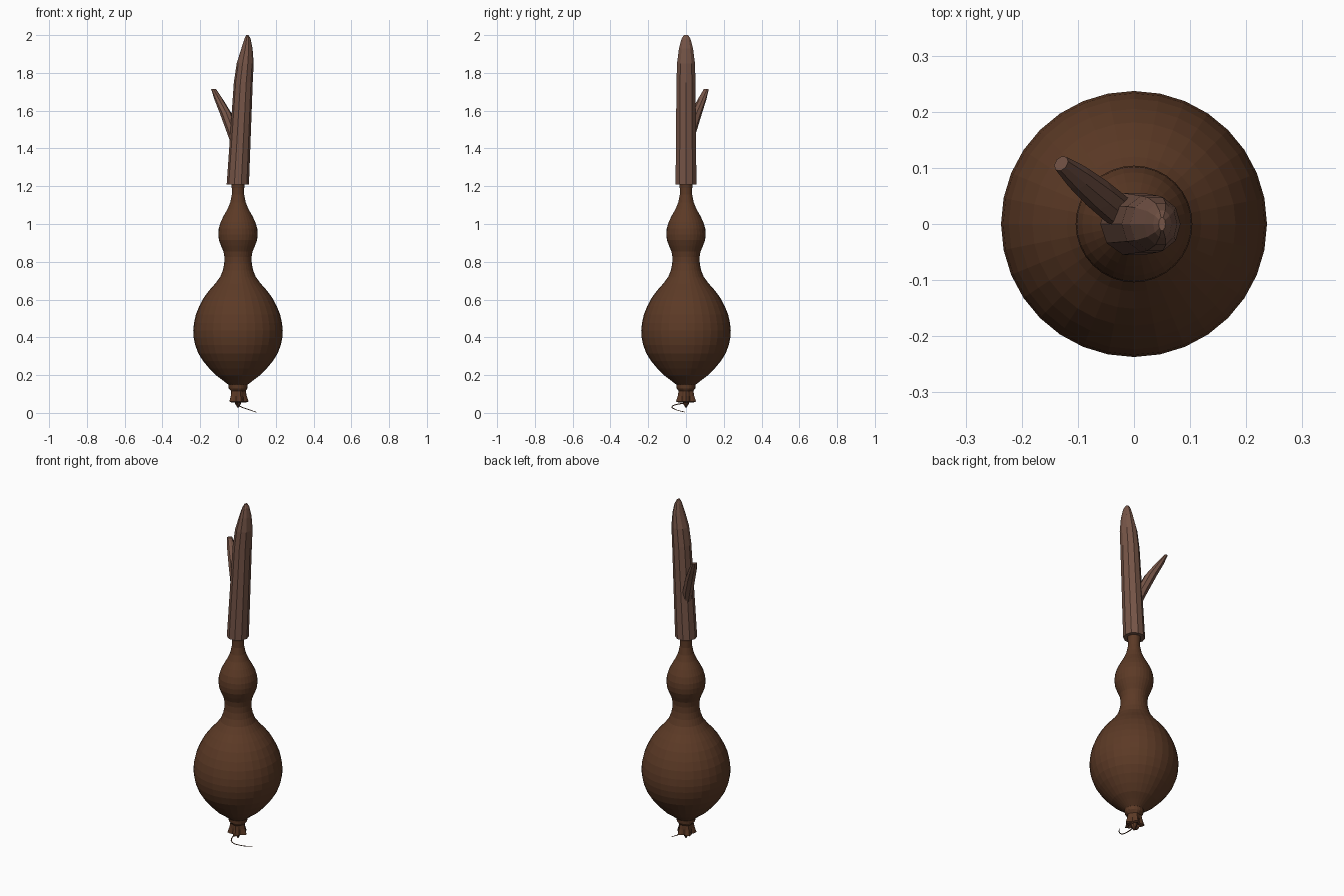
import bpy, bmesh, math
from mathutils import Vector

if "Cube" in bpy.data.objects:
    bpy.data.objects.remove(bpy.data.objects["Cube"])


def material(name, rgb):
    m = bpy.data.materials.new(name)
    m.diffuse_color = (*rgb, 1)
    m.use_nodes = True
    m.node_tree.nodes["Principled BSDF"].inputs["Base Color"].default_value = m.diffuse_color
    return m


GOURD = material("dark brown", (0.107, 0.042, 0.019))
REED = material("grey brown", (0.18, 0.09, 0.063))


def loft(name, rings, mat):
    """Skin a list of equal-length point rings and cap both ends."""
    bm = bmesh.new()
    rows = [[bm.verts.new(p) for p in ring] for ring in rings]
    n = len(rows[0])
    for a, b in zip(rows, rows[1:]):
        for i in range(n):
            j = (i + 1) % n
            bm.faces.new((a[i], a[j], b[j], b[i]))
    bm.faces.new(rows[0][::-1])
    bm.faces.new(rows[-1])
    bmesh.ops.recalc_face_normals(bm, faces=bm.faces)
    me = bpy.data.meshes.new(name)
    bm.to_mesh(me)
    bm.free()
    me.materials.append(mat)
    ob = bpy.data.objects.new(name, me)
    bpy.context.collection.objects.link(ob)
    return ob


def ellipse(center, u, v, n, lobes=0, depth=0.0):
    """Points around a centre along half-axes u and v, optionally lobed."""
    pts = []
    for i in range(n):
        a = 2 * math.pi * i / n
        k = 1 + depth * math.cos(lobes * a)
        pts.append(Vector(center) + Vector(u) * math.cos(a) * k + Vector(v) * math.sin(a) * k)
    return pts


def disc(r, z, n, lobes=0, depth=0.0):
    return ellipse((0, 0, z), (r, 0, 0), (0, r, 0), n, lobes, depth)


# Gourd body: double-bulb turned profile (radius, height)
profile = [(0.04, 0.135), (0.052, 0.15), (0.084, 0.175), (0.118, 0.20), (0.152, 0.235),
           (0.185, 0.275), (0.21, 0.315), (0.227, 0.36), (0.235, 0.40), (0.237, 0.435),
           (0.233, 0.475), (0.223, 0.52), (0.205, 0.565), (0.181, 0.61), (0.151, 0.65),
           (0.12, 0.685), (0.094, 0.72), (0.08, 0.755), (0.073, 0.79), (0.072, 0.825),
           (0.077, 0.855), (0.09, 0.885), (0.101, 0.915), (0.104, 0.945), (0.102, 0.975),
           (0.092, 1.01), (0.075, 1.045), (0.055, 1.08), (0.041, 1.115), (0.033, 1.155),
           (0.033, 1.19), (0.037, 1.22)]
loft("gourd_body", [disc(r, z, 32) for r, z in profile], GOURD)

# Dried stalk end under the body: collar, flared lobes and hollow underside
stalk = [(0.052, 0.155, 0), (0.049, 0.13, 0), (0.038, 0.115, 0.08), (0.04, 0.09, 0.15),
         (0.046, 0.06, 0.22), (0.034, 0.055, 0.2), (0.018, 0.07, 0)]
loft("stalk_end", [disc(r, z, 20, 5, d) for r, z, d in stalk], GOURD)
loft("stalk_tip", [disc(r, z, 8) for r, z in [(0.02, 0.08), (0.016, 0.05), (0.003, 0.028)]], GOURD)

# Curled root thread
curve = bpy.data.curves.new("root_thread", "CURVE")
curve.dimensions = "3D"
curve.bevel_depth = 0.0035
curve.bevel_resolution = 1
curve.resolution_u = 6
spline = curve.splines.new("BEZIER")
path = [(0, 0, 0.05), (-0.005, -0.045, 0.046), (0.012, -0.073, 0.034),
        (0.055, -0.055, 0.018), (0.097, -0.005, 0.004)]
spline.bezier_points.add(len(path) - 1)
for i, (p, co) in enumerate(zip(spline.bezier_points, path)):
    p.co = co
    p.handle_left_type = p.handle_right_type = "AUTO"
    p.radius = 1 - 0.13 * i
curve.materials.append(GOURD)
bpy.context.collection.objects.link(bpy.data.objects.new("root_thread", curve))

# Leaning pipe with a slanted, rounded tip (left x, right x, half depth, height)
pipe = [(-0.06, 0.058, 0.058, 1.21), (-0.022, 0.078, 0.053, 1.75), (-0.007, 0.083, 0.05, 1.85),
        (0.018, 0.077, 0.039, 1.93), (0.034, 0.067, 0.025, 1.98), (0.044, 0.056, 0.012, 2.0)]
loft("pipe", [ellipse(((a + b) / 2, 0, z), ((b - a) / 2, 0, 0), (0, h, 0), 10)
              for a, b, h, z in pipe], REED)

# Side branch (inner reach, outer reach, half width, height)
out = Vector((-0.77, 0.64, 0))
side = Vector((-out.y, out.x, 0))
branch = [(0.0, 0.04, 0.02, 1.42), (0.005, 0.072, 0.029, 1.49), (0.055, 0.12, 0.028, 1.59),
          (0.11, 0.156, 0.023, 1.66), (0.158, 0.179, 0.015, 1.715)]
loft("side_branch", [ellipse(out * (a + b) / 2 + Vector((0, 0, z)), out * (b - a) / 2, side * w, 8)
                     for a, b, w, z in branch], REED)
